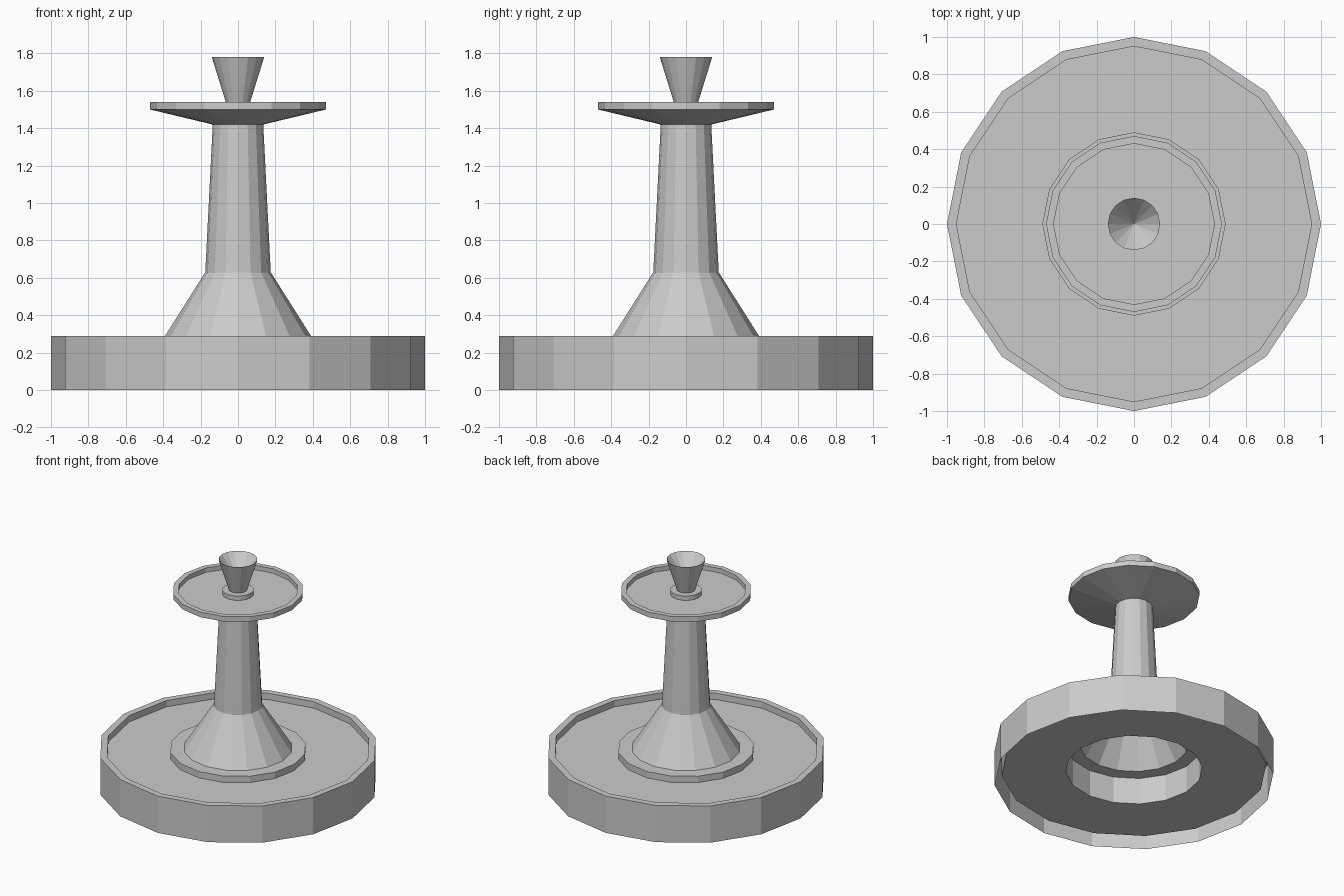
import bpy, bmesh
from math import cos, sin, tau

if "Cube" in bpy.data.objects:
    bpy.data.objects.remove(bpy.data.objects["Cube"])

SIDES = 16


def lathe(name, profile):
    """Spin an (r, z) profile around z; a radius of 0 becomes a single tip."""
    bm = bmesh.new()
    rings = []
    for r, z in profile:
        if r == 0:
            rings.append([bm.verts.new((0, 0, z))] * SIDES)
        else:
            rings.append([bm.verts.new((r * cos(tau * i / SIDES), r * sin(tau * i / SIDES), z))
                          for i in range(SIDES)])
    for a, b in zip(rings, rings[1:]):
        for i in range(SIDES):
            j = (i + 1) % SIDES
            corners = [a[i], a[j], b[j], b[i]]
            bm.faces.new(list(dict.fromkeys(corners)))
    mesh = bpy.data.meshes.new(name)
    bm.to_mesh(mesh)
    bm.free()
    obj = bpy.data.objects.new(name, mesh)
    bpy.context.collection.objects.link(obj)
    return obj


# Wide basin shell, open underneath, with raised pedestal step
lathe("basin", [(1, 0), (1, 0.29), (0.95, 0.29), (0.95, 0.08),
                (0.49, 0.08), (0.49, 0.29), (0.39, 0.29)])

# Water surface in the basin
lathe("basin_water", [(0.95, 0.24), (0.49, 0.24)])

# Flared foot and tapering column
lathe("column", [(0.39, 0.29), (0.175, 0.63), (0.135, 1.42)])

# Upper dish with rim and small central collar
lathe("upper_dish", [(0.135, 1.42), (0.47, 1.50), (0.47, 1.54), (0.43, 1.54),
                     (0.43, 1.505), (0.112, 1.505), (0.112, 1.54), (0.065, 1.54)])

# Funnel-shaped spout
lathe("spout", [(0.065, 1.54), (0.14, 1.78), (0, 1.62)])
